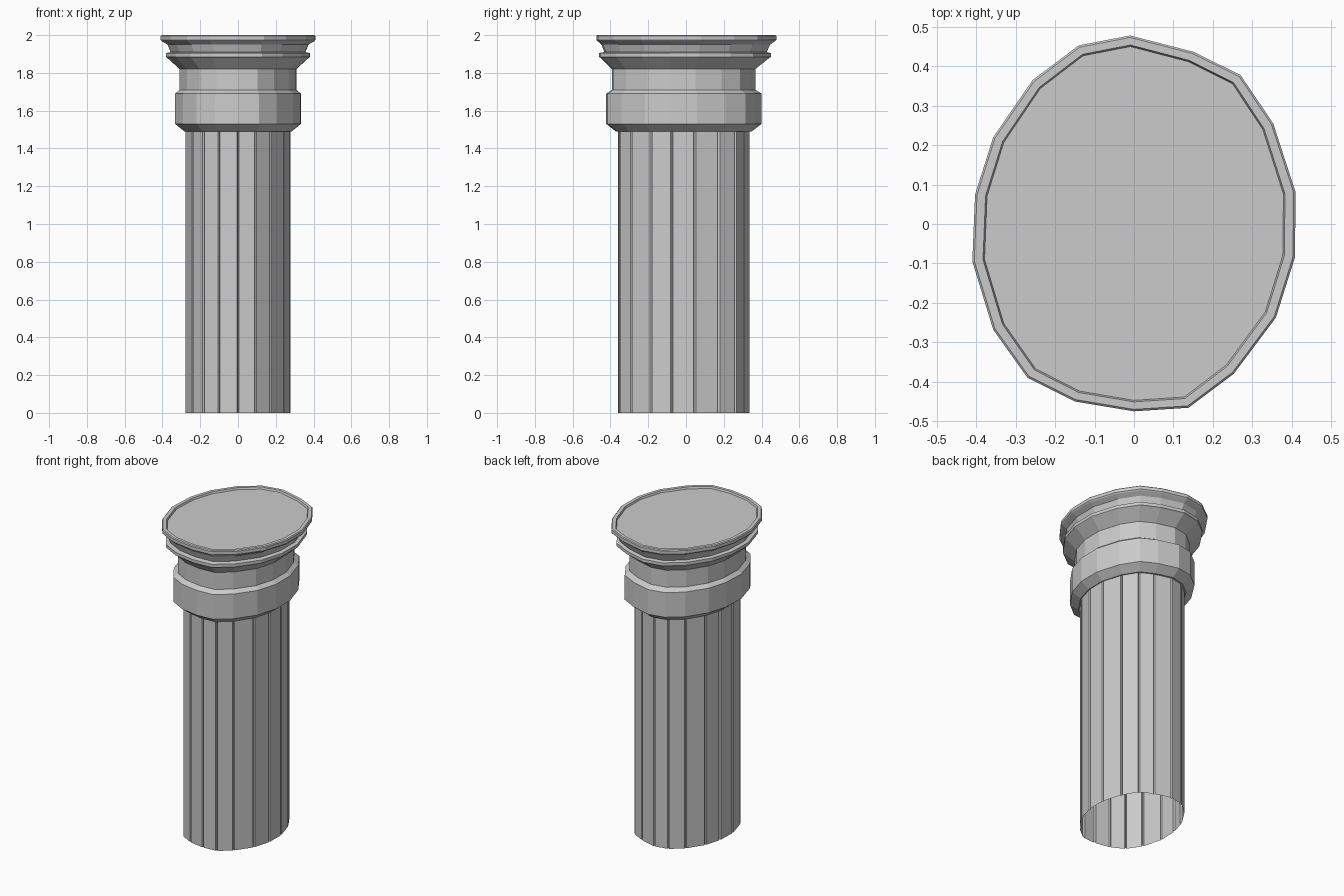
import bpy
import bmesh
from mathutils import Vector

cube = bpy.data.objects.get("Cube")
if cube:
    bpy.data.objects.remove(cube, do_unlink=True)

# Stone colour
stone = bpy.data.materials.new("grey_stone")
stone.use_nodes = True
colour = (0.6, 0.6, 0.6, 1)
stone.diffuse_color = colour
stone.node_tree.nodes["Principled BSDF"].inputs["Base Color"].default_value = colour

# Slightly uneven hand-cut oval shared by every ring, counter-clockwise
WIDE, DEEP = 0.41, 0.477
OVAL = [Vector((x / WIDE, y / DEEP)) for x, y in (
    (.41, .08), (.353, .255), (.27, .378), (.15, .437), (-.01, .478), (-.14, .453),
    (-.257, .365), (-.357, .22), (-.403, .075), (-.41, -.095), (-.357, -.268), (-.27, -.39),
    (-.15, -.45), (0, -.475), (.138, -.466), (.253, -.38), (.36, -.237), (.408, -.085))]


def fluted(outline, gap=0.02, depth=0.035):
    """Cut a narrow notch at every corner of the outline."""
    points = []
    for i, p in enumerate(outline):
        before, after = outline[i - 1], outline[(i + 1) % len(outline)]
        points += [p.lerp(before, gap / (p - before).length),
                   p * (1 - depth),
                   p.lerp(after, gap / (p - after).length)]
    return points


def stack(name, outline, rings, cap=False):
    """Loft the outline through rings of (height, x radius, y radius, y centre)."""
    bm = bmesh.new()
    loops = [[bm.verts.new((p.x * rx, p.y * ry + cy, z)) for p in outline]
             for z, rx, ry, cy in rings]
    n = len(outline)
    for low, high in zip(loops, loops[1:]):
        for i in range(n):
            j = (i + 1) % n
            bm.faces.new((low[i], low[j], high[j], high[i]))
    if cap:
        bm.faces.new(loops[-1])
    mesh = bpy.data.meshes.new(name)
    bm.to_mesh(mesh)
    bm.free()
    mesh.materials.append(stone)
    obj = bpy.data.objects.new(name, mesh)
    bpy.context.collection.objects.link(obj)
    return obj


# Hollow fluted shaft, open at the foot
stack("shaft", fluted(OVAL), [(0, .279, .349, -.013), (1.5, .279, .349, -.013)])

# Collar band with bevelled edges, and the neck above it
stack("collar", OVAL, [
    (1.49, .268, .336, -.013), (1.49, .284, .36, -.013), (1.53, .333, .412, -.012),
    (1.69, .333, .412, -.012), (1.71, .309, .38, -.014)])
stack("neck", OVAL, [(1.71, .309, .38, -.014), (1.82, .309, .38, -.014)])

# Flared moulding, stepped ledge and rimmed top with a shallow sunken face
stack("capital", OVAL, [
    (1.82, .309, .38, -.014), (1.88, .375, .448, -.007), (1.885, .38, .456, -.007),
    (1.905, .38, .456, -.007), (1.91, .357, .43, -.004), (1.95, .373, .447, -.002),
    (1.968, .404, .47, 0), (1.975, .41, .477, 0), (1.995, .41, .477, 0),
    (2.0, .405, .472, 0), (2.0, .383, .453, 0), (1.988, .379, .449, 0)], cap=True)
